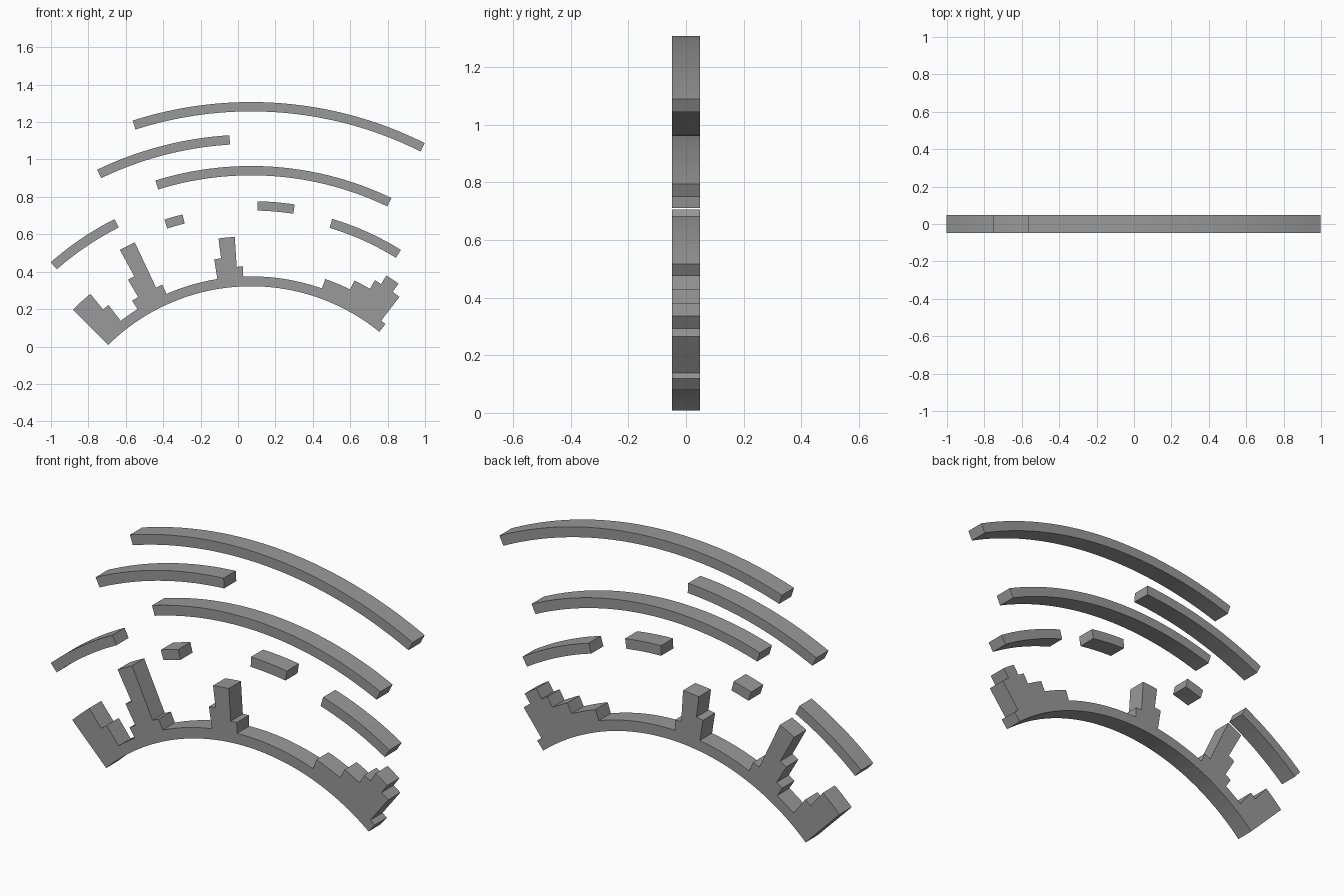
import bpy, bmesh
from math import sin, cos, radians, ceil

cube = bpy.data.objects.get("Cube")
if cube:
    bpy.data.objects.remove(cube, do_unlink=True)

CX, CZ = 0.07, -0.765      # shared centre of every arc
DEPTH = 0.096
BAND = 0.05                # thickness of the plain arcs
BASE_IN, BASE_OUT, STEP = 1.087, 1.14, 0.0535

grey = bpy.data.materials.new("grey")
grey.use_nodes = True
colour = (0.32, 0.32, 0.32, 1)
grey.diffuse_color = colour
grey.node_tree.nodes["Principled BSDF"].inputs["Base Color"].default_value = colour


def arc(r, a0, a1):
    """Points on a circle, angles in degrees from straight up."""
    n = max(1, ceil(abs(a1 - a0)))
    angles = [radians(a0 + (a1 - a0) * i / n) for i in range(n + 1)]
    return [(CX + r * sin(a), CZ + r * cos(a)) for a in angles]


def slab(name, outline):
    """Extrude a closed front outline along y."""
    bm = bmesh.new()
    face = bm.faces.new([bm.verts.new((x, -DEPTH / 2, z)) for x, z in outline])
    ext = bmesh.ops.extrude_face_region(bm, geom=[face])["geom"]
    verts = [g for g in ext if isinstance(g, bmesh.types.BMVert)]
    bmesh.ops.translate(bm, verts=verts, vec=(0, DEPTH, 0))
    bmesh.ops.recalc_face_normals(bm, faces=bm.faces)
    mesh = bpy.data.meshes.new(name)
    bm.to_mesh(mesh)
    bm.free()
    mesh.materials.append(grey)
    obj = bpy.data.objects.new(name, mesh)
    bpy.context.collection.objects.link(obj)
    bpy.ops.object.select_all(action='DESELECT')
    obj.select_set(True)
    bpy.context.view_layer.objects.active = obj
    bpy.ops.object.shade_smooth_by_angle(angle=radians(15))


# Floating arcs: name, outer radius, start and end angle
for name, r, a0, a1 in [
    ("top_arc", 2.072, -17.8, 26.6),
    ("upper_left_arc", 1.898, -25.7, -3.5),
    ("middle_arc", 1.73, -17.2, 25.7),
    ("lower_left_arc", 1.62, -41.4, -26.8),
    ("lower_right_arc", 1.511, 16.7, 32.0),
    ("small_left_block", 1.516, -17.8, -14.0),
    ("small_right_block", 1.542, 1.3, 8.7),
]:
    slab(name, arc(r, a0, a1) + arc(r - BAND, a1, a0))

# Base arc with stepped towers: end angle of each stretch, height in steps
skyline = [
    (-39.4, 4), (-37.7, 2), (-32.2, 0), (-30.4, 1), (-28.7, 3), (-25.2, 6),
    (-23.4, 1), (-9.1, 0), (-7.4, 2), (-3.7, 4), (-2.1, 1), (19.4, 0),
    (26.3, 1), (30.6, 2), (32.3, 3), (35.6, 4), (37.6, 3), (39.1, 0),
]
start = a = -44.7
outline = []
for end, steps in skyline:
    outline += arc(BASE_OUT + steps * STEP, a, end)
    a = end
slab("base_arc_with_towers", outline + arc(BASE_IN, a, start))
